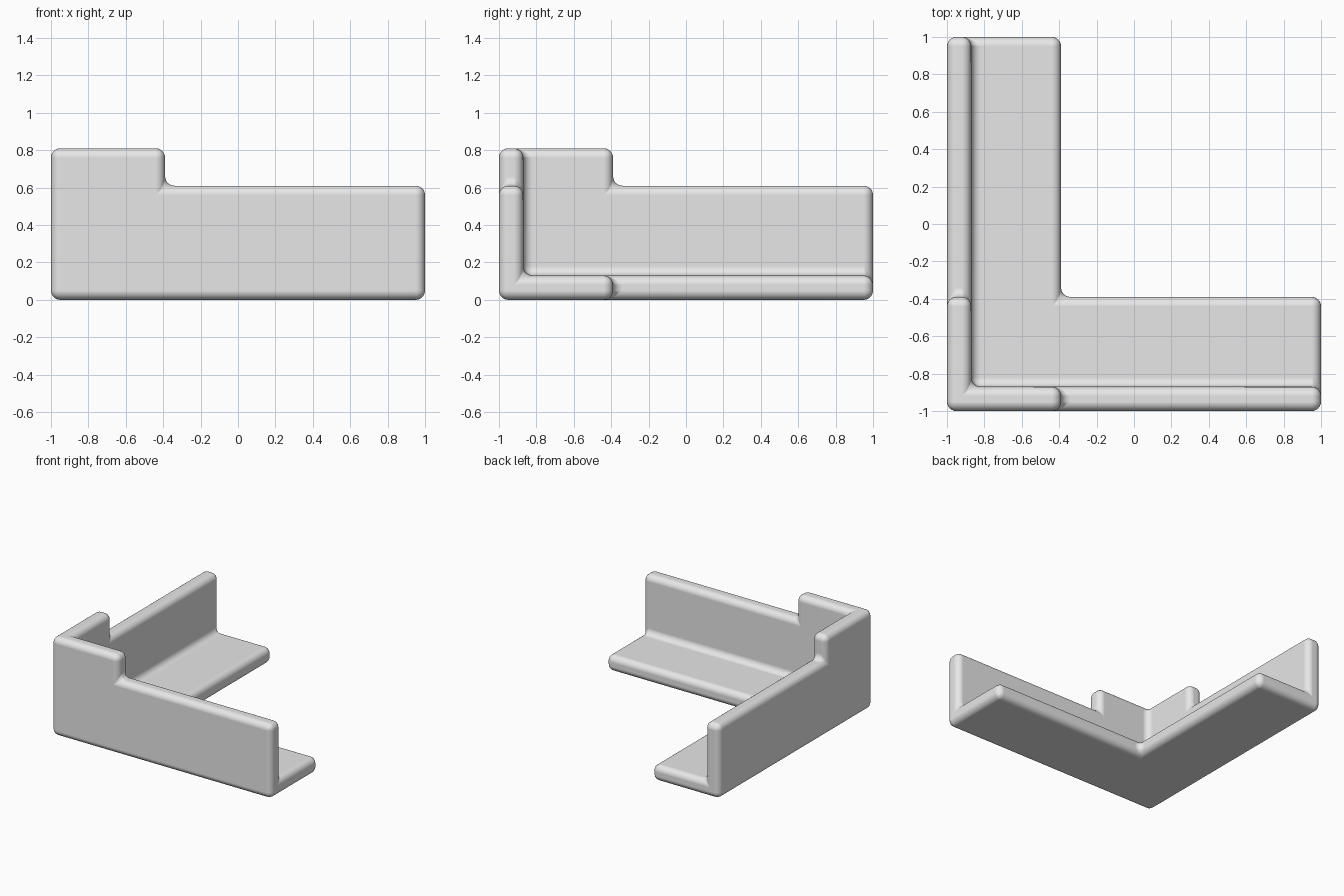
import bpy, bmesh

if "Cube" in bpy.data.objects:
    bpy.data.objects.remove(bpy.data.objects["Cube"])

# Break lines shared by the three L-shaped plates
XY = [-1.0, -0.87, -0.39, 1.0]
Z = [0.0, 0.13, 0.61, 0.81]


def filled(c):
    """True where a floor or wall plate occupies the cell."""
    if min(c) < 0 or max(c) > 2:
        return False
    i, j, k = c
    floor = k == 0 and not (i == 2 and j == 2)
    front_wall = j == 0 and not (i == 2 and k == 2)
    left_wall = i == 0 and not (j == 2 and k == 2)
    return floor or front_wall or left_wall


# Skin of the filled cells
bm = bmesh.new()
cells = [(i, j, k) for i in range(3) for j in range(3) for k in range(3)]
for c in filter(filled, cells):
    for axis in range(3):
        for side in (0, 1):
            n = list(c)
            n[axis] += 2 * side - 1
            if filled(n):
                continue
            ring = []
            for u, v in ((0, 0), (1, 0), (1, 1), (0, 1)):
                p = list(c)
                p[axis] += side
                p[(axis + 1) % 3] += u
                p[(axis + 2) % 3] += v
                ring.append(bm.verts.new((XY[p[0]], XY[p[1]], Z[p[2]])))
            bm.faces.new(ring if side else ring[::-1])
bmesh.ops.remove_doubles(bm, verts=bm.verts[:], dist=1e-4)
bmesh.ops.dissolve_limit(bm, angle_limit=0.02, verts=bm.verts[:], edges=bm.edges[:])
bmesh.ops.recalc_face_normals(bm, faces=bm.faces[:])

mesh = bpy.data.meshes.new("corner_bracket")
bm.to_mesh(mesh)
bm.free()
bracket = bpy.data.objects.new("corner_bracket", mesh)
bpy.context.collection.objects.link(bracket)

grey = bpy.data.materials.new("light grey")
grey.diffuse_color = (0.8, 0.8, 0.8, 1)
grey.use_nodes = True
grey.node_tree.nodes["Principled BSDF"].inputs["Base Color"].default_value = grey.diffuse_color
mesh.materials.append(grey)

# Rounded edges and filleted inner corners
bevel = bracket.modifiers.new("rounding", 'BEVEL')
bevel.width = 0.05
bevel.segments = 6
bevel.limit_method = 'ANGLE'
bevel.harden_normals = True
for poly in mesh.polygons:
    poly.use_smooth = True
